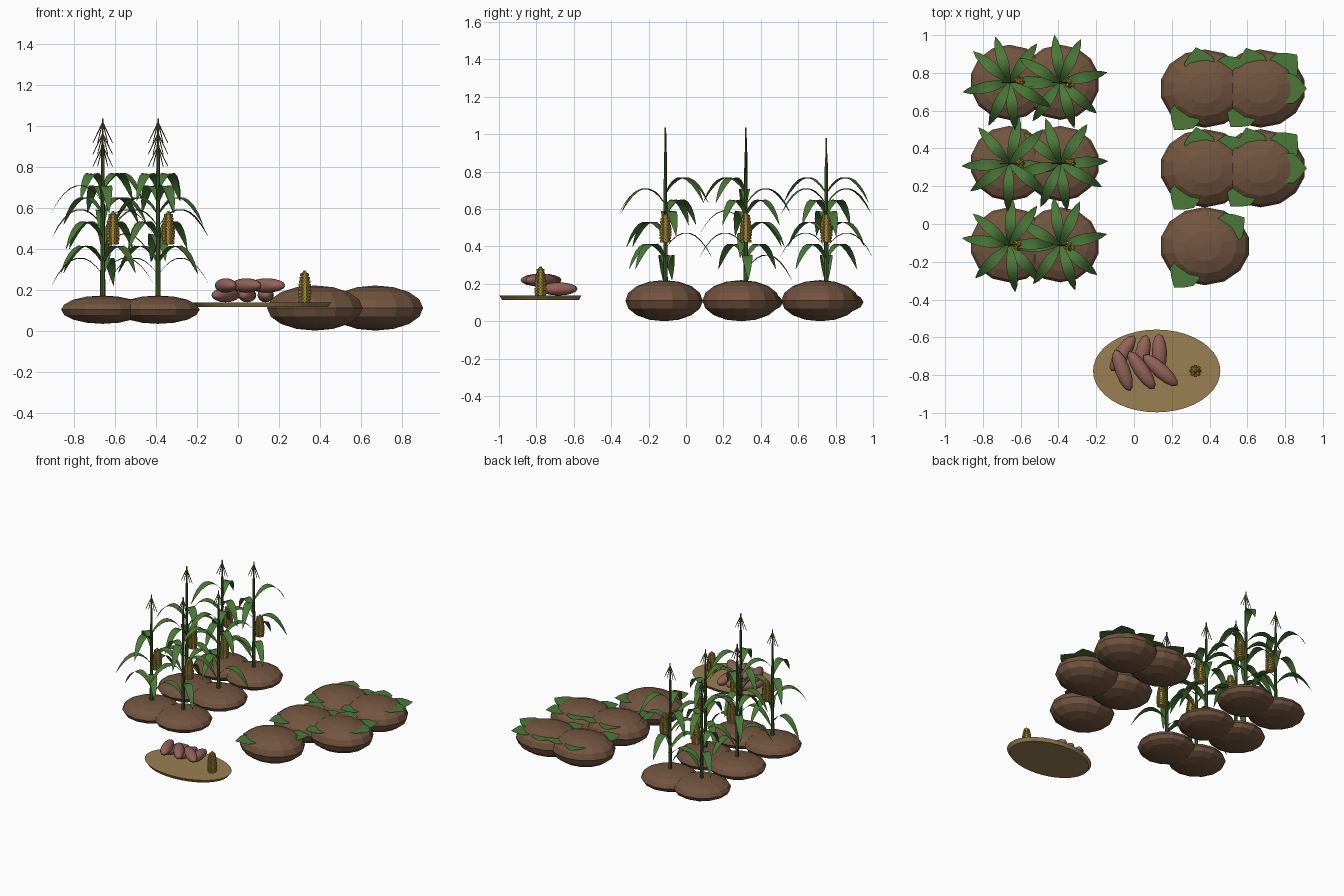
import bpy, bmesh, math
from mathutils import Vector, Matrix

if "Cube" in bpy.data.objects:
    bpy.data.objects.remove(bpy.data.objects["Cube"])


def material(name, rgb):
    m = bpy.data.materials.new(name)
    m.diffuse_color = (*rgb, 1)
    m.use_nodes = True
    m.node_tree.nodes["Principled BSDF"].inputs["Base Color"].default_value = m.diffuse_color
    return m


SOIL = material("soil", (0.17, 0.09, 0.05))
LEAF = material("leaf", (0.07, 0.19, 0.04))
STALK = material("stalk", (0.06, 0.13, 0.03))
TASSEL = material("tassel", (0.14, 0.13, 0.05))
KERNEL = material("kernel", (0.40, 0.27, 0.05))
SKIN = material("skin", (0.29, 0.125, 0.10))
WOOD = material("wood", (0.32, 0.215, 0.085))


def finish(bm, name, mat):
    me = bpy.data.meshes.new(name)
    bm.to_mesh(me)
    bm.free()
    me.materials.append(mat)
    ob = bpy.data.objects.new(name, me)
    bpy.context.collection.objects.link(ob)
    return ob


def ball(bm, loc, radii, seg=14, rings=8, turn=0):
    m = Matrix.Translation(loc) @ Matrix.Rotation(turn, 4, 'Z') @ Matrix.Diagonal((*radii, 1))
    bmesh.ops.create_uvsphere(bm, u_segments=seg, v_segments=rings, radius=1, matrix=m)


def rod(bm, a, b, r1, r2, seg=6):
    a, b = Vector(a), Vector(b)
    m = Matrix.Translation((a + b) / 2) @ (b - a).to_track_quat('Z', 'Y').to_matrix().to_4x4()
    bmesh.ops.create_cone(bm, cap_ends=True, segments=seg, radius1=r1, radius2=r2,
                          depth=(b - a).length, matrix=m)


def mound(name, loc, radii):
    bm = bmesh.new()
    ball(bm, loc, radii)
    finish(bm, name, SOIL)


def corn_leaf(bm, base, angle):
    # arching strip with a shallow midrib that rises, then droops to a point
    rot = Matrix.Rotation(angle, 3, 'Z')
    prev, n = None, 8
    for k in range(n + 1):
        t = k / n
        r, z = 0.252 * t, 0.39 * t - 0.44 * t * t
        w = 0.006 + 0.024 * math.sin(math.pi * t) if k < n else 0.001
        row = [bm.verts.new(Vector(base) + rot @ Vector((r, s * w, z - 0.15 * w * (s == 0))))
               for s in (-1, 0, 1)]
        if prev:
            for i in (0, 1):
                f = bm.faces.new((prev[i], row[i], row[i + 1], prev[i + 1]))
                f.smooth = True
        prev = row


def corn_ear(name, x, y, z):
    # tapered core wrapped in rows of block kernels
    bm = bmesh.new()
    rows, cols, h = 9, 8, 0.15

    def radius(t):
        return 0.012 + 0.016 * math.sin(math.pi * (0.25 + 0.68 * t))
    for j in range(rows):
        t0, t1 = j / rows, (j + 1) / rows
        rod(bm, (x, y, z + h * t0), (x, y, z + h * t1), radius(t0), radius(t1), 8)
        r, zc = radius((t0 + t1) / 2), z + h * (t0 + t1) / 2
        for i in range(cols):
            m = (Matrix.Translation((x, y, zc)) @ Matrix.Rotation(2 * math.pi * i / cols, 4, 'Z')
                 @ Matrix.Translation((r, 0, 0)) @ Matrix.Diagonal((0.009, 0.62 * r, 0.013, 1)))
            bmesh.ops.create_cube(bm, size=1, matrix=m)
    rod(bm, (x, y, z + h), (x, y, z + h + 0.014), 0.013, 0.004, 8)
    finish(bm, name, KERNEL)


def corn_plant(tag, x, y, offset, top):
    mound(f"corn_mound_{tag}", (x, y, 0.102), (0.208, 0.199, 0.069))
    bm = bmesh.new()
    rod(bm, (x, y, 0.15), (x, y, top - 0.13), 0.013, 0.008, 8)
    finish(bm, f"corn_stalk_{tag}", STALK)
    bm = bmesh.new()
    for i in range(8):
        corn_leaf(bm, (x, y, 0.27 + 0.059 * i), math.radians(offset + 137.5 * i))
    finish(bm, f"corn_leaves_{tag}", LEAF)
    # flat tassel: one spike and a fan of drooping side branches
    bm = bmesh.new()
    rod(bm, (x, y, top - 0.14), (x, y, top), 0.006, 0.004)
    for dx in (-0.048, -0.025, 0.025, 0.048):
        rod(bm, (x, y, top - 0.02), (x + dx, y, top - 0.12), 0.0035, 0.002, 5)
    finish(bm, f"tassel_{tag}", TASSEL)
    corn_ear(f"corn_ear_{tag}", x + 0.05, y, 0.42)


def vine_leaves(name, x, y, spots):
    # broad flat leaves lying out from the mound
    outline = [(-0.06, 0), (-0.08, 0.045), (-0.04, 0.08), (0.01, 0.078), (0.045, 0.045),
               (0.08, 0), (0.045, -0.045), (0.01, -0.078), (-0.04, -0.08), (-0.08, -0.045)]
    bm = bmesh.new()
    for k, (dx, dy) in enumerate(spots):
        rot = Matrix.Rotation(math.atan2(dy, dx), 3, 'Z')
        c = Vector((x + dx, y + dy, 0.172 + 0.006 * k))
        bm.faces.new([bm.verts.new(c + rot @ Vector((u, v, 0))) for u, v in outline])
    finish(bm, name, LEAF)


# corn patch: row position, leaf turns and heights of the two plants
for r, (y, offsets, tops) in enumerate([(-0.11, (172, 183), (0.98, 1.035)),
                                        (0.32, (78, 3), (1.035, 0.92)),
                                        (0.75, (2, 182), (0.92, 0.98))]):
    for c, x in enumerate((-0.66, -0.39)):
        corn_plant(f"{r}_{c}", x, y, offsets[c], tops[c])

# sweet potato patch
LEFT = [(-0.115, -0.155), (0.145, 0.105), (-0.03, 0.14)]
RIGHT = [(-0.11, -0.14), (0.135, 0.125), (-0.05, 0.14), (0.165, 0.0)]
for i, (x, y, spots) in enumerate([(0.375, -0.117, LEFT[:2]), (0.375, 0.295, LEFT),
                                   (0.375, 0.717, LEFT), (0.67, 0.295, RIGHT),
                                   (0.67, 0.717, RIGHT)]):
    mound(f"potato_mound_{i}", (x, y, 0.11), (0.239, 0.207, 0.11))
    vine_leaves(f"vine_leaves_{i}", x, y, spots)

# oval tray
bm = bmesh.new()
bmesh.ops.create_cone(bm, cap_ends=True, segments=40, radius1=0.94, radius2=1, depth=1,
                      matrix=Matrix.Translation((0.12, -0.778, 0.126))
                      @ Matrix.Diagonal((0.337, 0.219, 0.024, 1)))
finish(bm, "tray", WOOD)

# harvested sweet potatoes, two layers
for i, (x, y, z, turn, length) in enumerate([
        (-0.06, -0.685, 0.173, -33, 0.112), (0.045, -0.685, 0.173, -12, 0.1),
        (0.135, -0.68, 0.173, 2, 0.1), (-0.06, -0.775, 0.22, 20, 0.117),
        (0.04, -0.775, 0.22, 34, 0.12), (0.14, -0.775, 0.22, 48, 0.12)]):
    bm = bmesh.new()
    ball(bm, (x, y, z), (0.04, length, 0.035), 12, 8, math.radians(turn))
    for f in bm.faces:
        f.smooth = True
    finish(bm, f"sweet_potato_{i}", SKIN)

# harvested ear on the tray
corn_ear("corn_ear_tray", 0.325, -0.778, 0.13)
